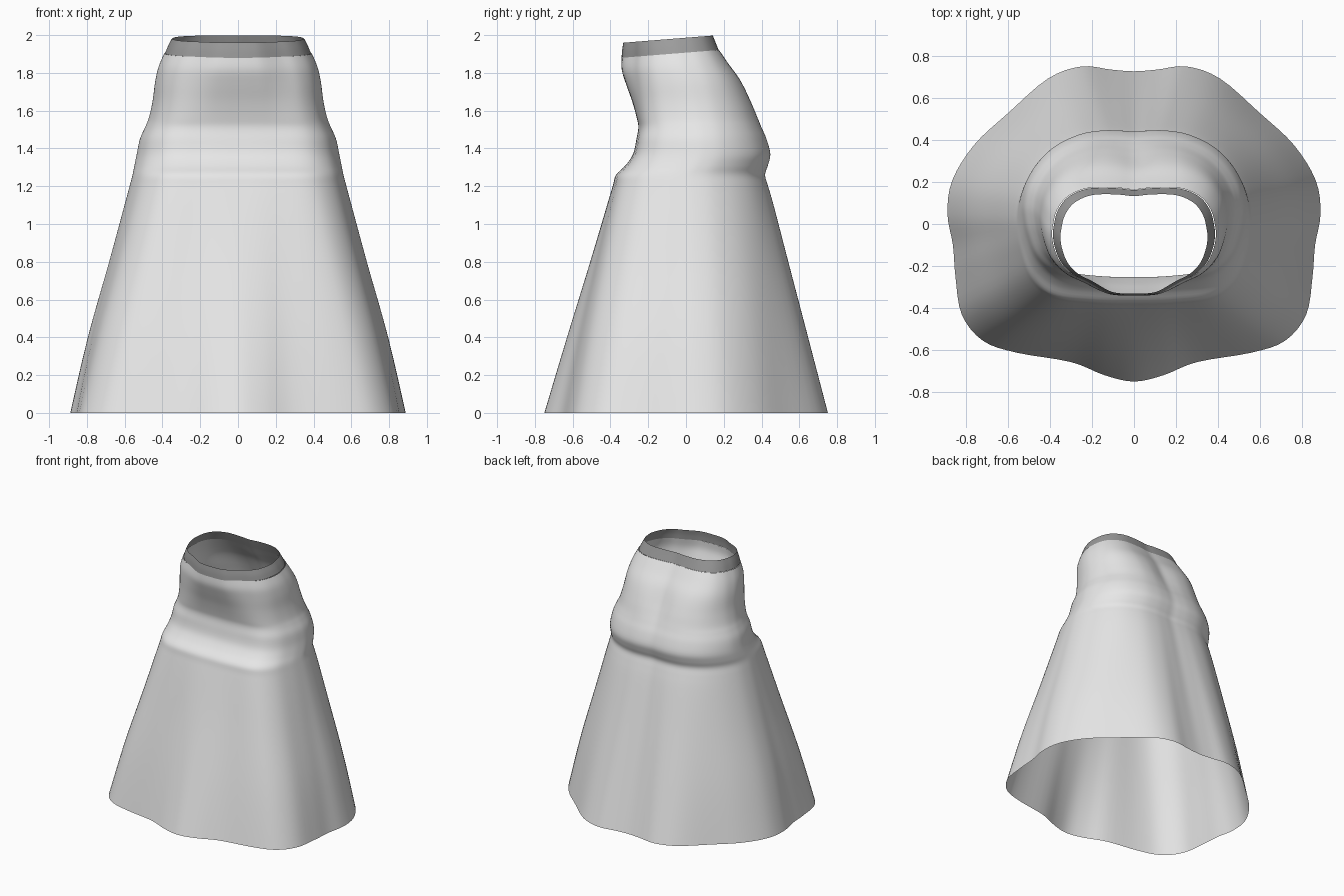
import bpy, bmesh, math

if "Cube" in bpy.data.objects:
    bpy.data.objects.remove(bpy.data.objects["Cube"])

# Right-half outlines, front centre round to back centre
HEM = [(0, -.75), (.14, -.72), (.30, -.657), (.56, -.612), (.72, -.555), (.82, -.43),
       (.85, -.25), (.862, -.1), (.888, .05), (.865, .21), (.76, .38), (.60, .53),
       (.41, .695), (.25, .753), (.11, .738), (0, .73)]
HIP = [(0, -.38), (.1, -.38), (.2, -.375), (.34, -.36), (.43, -.32), (.5, -.24),
       (.54, -.13), (.557, -.04), (.56, .04), (.54, .14), (.48, .25), (.39, .34),
       (.27, .40), (.16, .42), (.07, .42), (0, .415)]
WAIST = [(0, -.335), (.07, -.333), (.13, -.32), (.22, -.27), (.29, -.235), (.345, -.18),
         (.375, -.11), (.385, -.05), (.38, 0), (.365, .06), (.33, .115), (.28, .15),
         (.22, .17), (.15, .175), (.07, .172), (0, .165)]

# Height, half width, front y, back y, outline blend (0 hem, 1 hip, 2 waist)
SKIRT = [(0, .888, -.75, .75, 0), (.4, .795, -.63, .645, .32), (.8, .682, -.507, .54, .64),
         (1.1, .60, -.418, .462, .88), (1.2, .573, -.388, .433, .96), (1.26, .557, -.37, .417, 1),
         (1.31, .547, -.32, .432, 1), (1.37, .535, -.28, .445, 1), (1.45, .518, -.262, .425, 1),
         (1.51, .492, -.252, .40, 1.05), (1.56, .472, -.26, .38, 1.1), (1.65, .452, -.285, .343, 1.3),
         (1.75, .439, -.318, .287, 1.6), (1.83, .42, -.34, .225, 1.85), (1.9, .39, -.34, .175, 2)]
BAND = [(1.9, .386, -.341, .173, 2), (1.94, .37, -.338, .157, 2), (1.979, .35, -.332, .142, 2)]


def normalise(pts):
    w = max(p[0] for p in pts)
    lo, hi = min(p[1] for p in pts), max(p[1] for p in pts)
    return [(x / w, (y - lo) / (hi - lo)) for x, y in pts]


SHAPES = [normalise(p) for p in (HEM, HIP, WAIST)]


def smooth_points(pts, n, closed):
    """Catmull-Rom resampling of tuples."""
    count = len(pts)
    get = (lambda i: pts[i % count]) if closed else (lambda i: pts[max(0, min(count - 1, i))])
    out = []
    for i in range(count if closed else count - 1):
        a, b, c, d = (get(i + k) for k in (-1, 0, 1, 2))
        for s in range(n):
            t = s / n
            out.append(tuple(.5 * (2 * q + (r - p) * t + (2 * p - 5 * q + 4 * r - u) * t * t
                                   + (3 * q - p - 3 * r + u) * t ** 3)
                             for p, q, r, u in zip(a, b, c, d)))
    if not closed:
        out.append(pts[-1])
    return out


def ring(z, w, front, back, blend):
    blend = max(0, min(2, blend))
    k = min(1, int(blend))
    f = blend - k
    half = []
    for (x0, y0), (x1, y1) in zip(SHAPES[k], SHAPES[k + 1]):
        y = y0 + (y1 - y0) * f
        half.append(((x0 + (x1 - x0) * f) * w, front + (back - front) * y))
    loop = half + [(-x, y) for x, y in half[-2:0:-1]]
    tilt = .08 * max(0, min(1, (z - 1.65) / .25))
    verts = []
    for x, y in smooth_points(loop, 4, True):
        # soft dimple at the centre back
        if y > 0:
            y -= .015 * math.exp(-(x / .09) ** 2 - ((z - 1.66) / .14) ** 2)
        verts.append((x, y, z + tilt * (y + .09)))
    return verts


def loft(name, rows, mat):
    bm = bmesh.new()
    rings = [[bm.verts.new(v) for v in ring(*r)] for r in smooth_points(rows, 4, False)]
    n = len(rings[0])
    for lower, upper in zip(rings, rings[1:]):
        for i in range(n):
            j = (i + 1) % n
            bm.faces.new((lower[i], lower[j], upper[j], upper[i])).smooth = True
    mesh = bpy.data.meshes.new(name)
    bm.to_mesh(mesh)
    bm.free()
    mesh.materials.append(mat)
    obj = bpy.data.objects.new(name, mesh)
    bpy.context.collection.objects.link(obj)
    return obj


def material(name, value):
    mat = bpy.data.materials.new(name)
    mat.diffuse_color = (value, value, value, 1)
    mat.use_nodes = True
    mat.node_tree.nodes["Principled BSDF"].inputs["Base Color"].default_value = mat.diffuse_color
    return mat


# Flared skirt body and separate waistband, both open shells
loft("skirt", SKIRT, material("light grey cloth", .8))
loft("waistband", BAND, material("mid grey band", .33))
